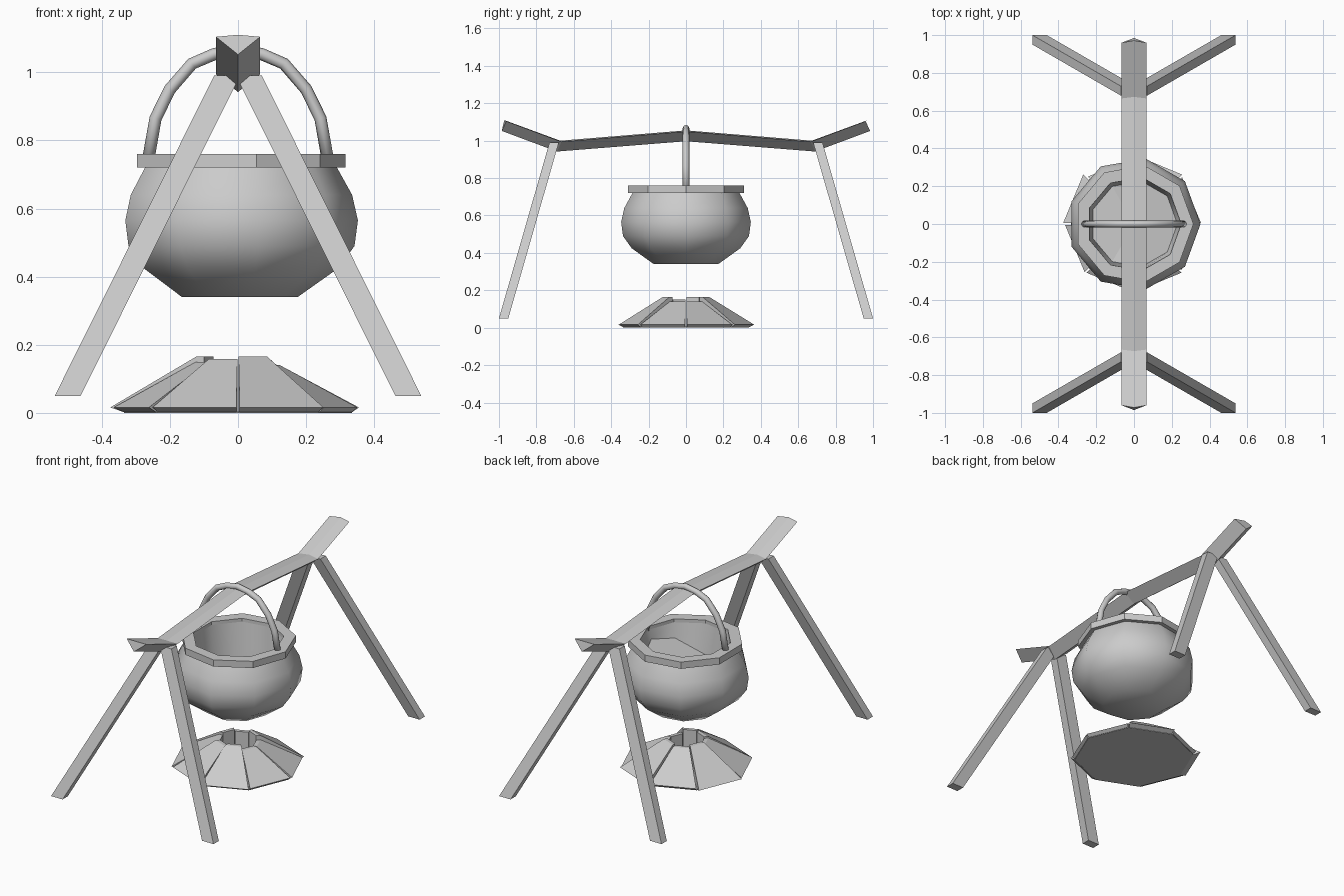
import bpy, bmesh
from math import sin, cos, radians, pi
from mathutils import Vector

if "Cube" in bpy.data.objects:
    bpy.data.objects.remove(bpy.data.objects["Cube"])

grey = bpy.data.materials.new("plain_grey")
grey.use_nodes = True
grey.diffuse_color = (0.6, 0.6, 0.6, 1)
grey.node_tree.nodes["Principled BSDF"].inputs["Base Color"].default_value = (0.6, 0.6, 0.6, 1)


def loft(name, rings, caps=True, closed=False, smooth=False):
    """Skin a list of point rings, optionally capping the ends or joining last to first."""
    bm = bmesh.new()
    vs = [[bm.verts.new(p) for p in ring] for ring in rings]
    pairs = list(zip(vs, vs[1:])) + ([(vs[-1], vs[0])] if closed else [])
    n = len(vs[0])
    for a, b in pairs:
        for i in range(n):
            j = (i + 1) % n
            bm.faces.new((a[i], a[j], b[j], b[i]))
    if caps and not closed:
        bm.faces.new(vs[0][::-1])
        bm.faces.new(vs[-1])
    bmesh.ops.recalc_face_normals(bm, faces=bm.faces)
    for f in bm.faces:
        f.smooth = smooth
    mesh = bpy.data.meshes.new(name)
    bm.to_mesh(mesh)
    bm.free()
    mesh.materials.append(grey)
    ob = bpy.data.objects.new(name, mesh)
    bpy.context.collection.objects.link(ob)
    return ob


def ring(r, z, n=9):
    return [(r * cos(2 * pi * i / n), r * sin(2 * pi * i / n), z) for i in range(n)]


# Pot belly: nine-sided, smooth shaded
belly = [(0.175, 0.34), (0.295, 0.425), (0.342, 0.49), (0.352, 0.565), (0.335, 0.64), (0.285, 0.73)]
body = loft("pot_body", [ring(r, z) for r, z in belly], smooth=True)
bm = bmesh.new()
bm.from_mesh(body.data)
bm.faces.ensure_lookup_table()
top = max(bm.faces, key=lambda f: f.calc_center_median().z)
bmesh.ops.delete(bm, geom=[top], context="FACES_ONLY")
bm.to_mesh(body.data)
bm.free()

# Pot rim: flat-sided band
loft("pot_rim", [ring(0.315, 0.72), ring(0.315, 0.76), ring(0.25, 0.76), ring(0.25, 0.72)], closed=True)

# Pot lining with a floor that climbs towards one side
floor = [(x, y, 0.54 + max(0, x) * 0.65) for x, y, z in ring(0.23, 0)]
lining = loft("pot_lining", [ring(0.25, 0.74), floor], caps=False, smooth=True)
bm = bmesh.new()
bm.from_mesh(lining.data)
bm.verts.ensure_lookup_table()
centre = bm.verts.new((0, 0, 0.54))
low = list(bm.verts)[9:18]
for i in range(9):
    bm.faces.new((low[i], low[(i + 1) % 9], centre))
bmesh.ops.recalc_face_normals(bm, faces=bm.faces)
bmesh.ops.reverse_faces(bm, faces=[f for f in bm.faces if f.normal.z < 0])
bm.to_mesh(lining.data)
bm.free()

# Handle: tube swept over the pot
half = [(0.265, 0.735), (0.242, 0.865), (0.2, 0.95), (0.135, 1.025), (0.07, 1.053)]
path = half + [(0, 1.066)] + [(-x, z) for x, z in reversed(half)]
tube = []
for i, (x, z) in enumerate(path):
    a, b = path[max(i - 1, 0)], path[min(i + 1, len(path) - 1)]
    t = Vector((b[0] - a[0], 0, b[1] - a[1])).normalized()
    side = t.cross(Vector((0, 1, 0)))
    tube.append([Vector((x, 0, z)) + 0.018 * (side * cos(k * pi / 4) + Vector((0, 1, 0)) * sin(k * pi / 4))
                 for k in range(8)])
loft("pot_handle", tube, smooth=True)


# Crossbeam: keel-shaped section with upturned ends
def section(y, z, low_y):
    return [(-0.065, y, z - 0.006), (0, y * 1.012, z), (0.065, y, z - 0.006), (0, low_y, z - 0.058)]


loft("crossbeam", [section(-0.96, 1.11, -0.985), section(-0.665, 1.0, -0.69), section(0, 1.055, 0),
                   section(0.665, 1.0, 0.69), section(0.96, 1.11, 0.985)])


# Four splayed legs
def leg_end(sx, sy, x, y, z):
    return [(sx * (x + dx), sy * (y + dy), z)
            for dx, dy in ((-0.038, -0.025), (0.038, -0.025), (0.038, 0.025), (-0.038, 0.025))]


for sy, end in ((-1, "front"), (1, "back")):
    for sx, side in ((-1, "right"), (1, "left")):
        loft(f"{end}_{side}_leg", [leg_end(sx, sy, 0.5, 0.975, 0.05), leg_end(sx, sy, 0.032, 0.705, 0.99)])

# Fire mound: eight leaning wedges of uneven height on a thin base
loft("mound_base", [ring(0.335, 0, 8), ring(0.335, 0.006, 8)])
heights = [0.14, 0.165, 0.155, 0.165, 0.15, 0.158, 0.165, 0.14]
reaches = [0.355, 0.365, 0.35, 0.375, 0.365, 0.36, 0.36, 0.35]
for i, (h, reach) in enumerate(zip(heights, reaches)):
    profile = [(0.335, 0.002), (reach, 0.016), (0.123, h), (0.1, h), (0.1, 0.002)]
    sides = [radians(45 * i + 0.8), radians(45 * i + 44.2)]
    loft(f"mound_wedge_{i + 1}", [[(r * cos(a), r * sin(a), z) for r, z in profile] for a in sides])
